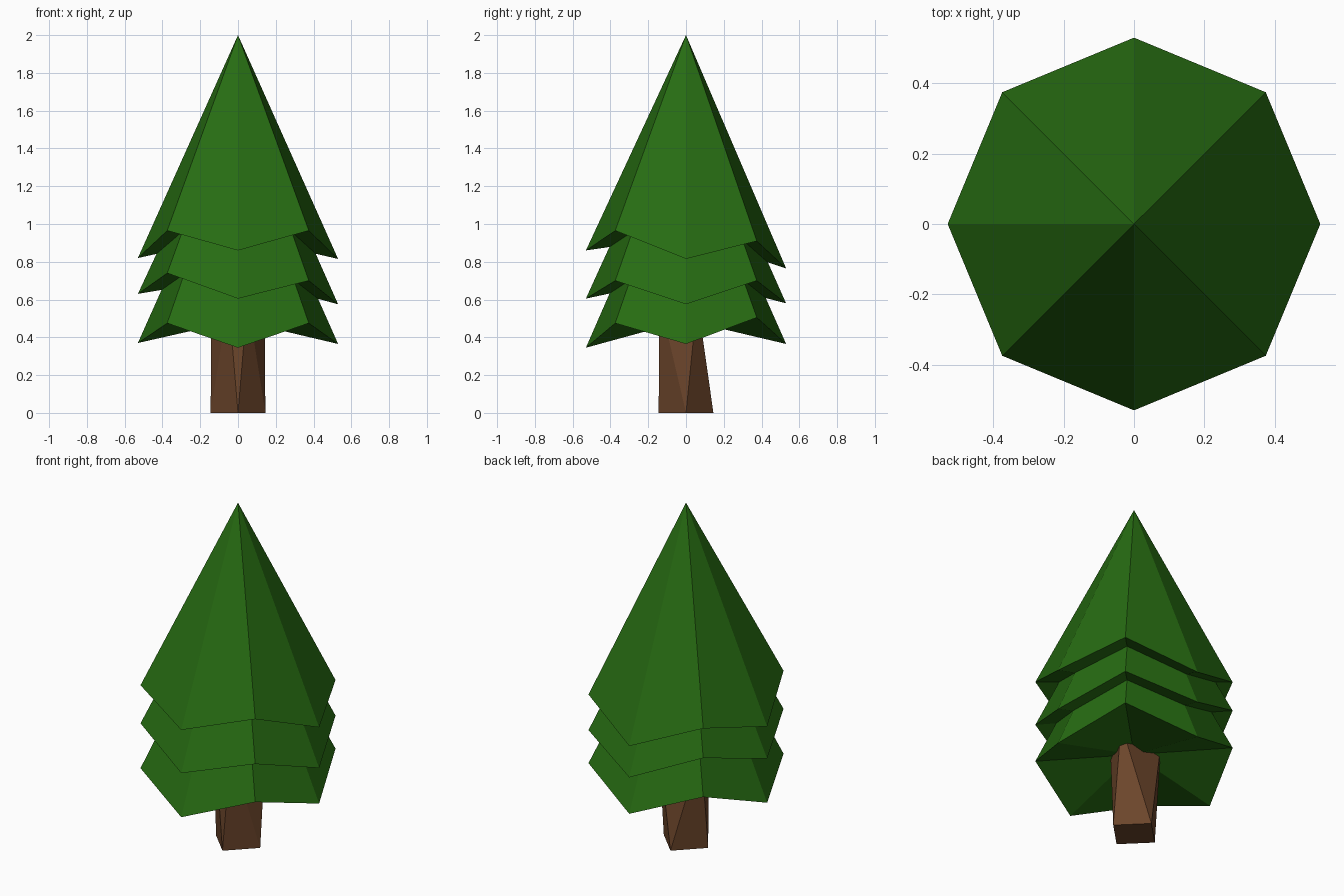
import bpy, bmesh, math

if "Cube" in bpy.data.objects:
    bpy.data.objects.remove(bpy.data.objects["Cube"])


def material(name, rgb):
    m = bpy.data.materials.new(name)
    m.diffuse_color = (*rgb, 1.0)
    m.use_nodes = True
    m.node_tree.nodes["Principled BSDF"].inputs["Base Color"].default_value = m.diffuse_color
    return m


green = material("needle_green", (0.02, 0.15, 0.006))
brown = material("bark_brown", (0.15, 0.06, 0.024))


def finish(bm, name, mat):
    bmesh.ops.recalc_face_normals(bm, faces=bm.faces)
    me = bpy.data.meshes.new(name)
    bm.to_mesh(me)
    bm.free()
    me.materials.append(mat)
    ob = bpy.data.objects.new(name, me)
    bpy.context.collection.objects.link(ob)
    return ob


def tier(name, apex_z, rim, radius=0.53):
    """Eight-sided cone with drooping tips; rim heights run counter-clockwise from +x."""
    bm = bmesh.new()
    ring = [bm.verts.new((radius * math.cos(i * math.pi / 4),
                          radius * math.sin(i * math.pi / 4), z))
            for i, z in enumerate(rim)]
    apex = bm.verts.new((0, 0, apex_z))
    # underside centre sits level with the raised diagonal corners
    hub = bm.verts.new((0, 0, sum(rim[1::2]) / 4))
    for i in range(8):
        a, b = ring[i], ring[(i + 1) % 8]
        bm.faces.new((a, b, apex))
        bm.faces.new((b, a, hub))
    return finish(bm, name, green)


# Foliage tiers, each slightly tilted
tier("foliage_top", 2.0, (.815, .91, .765, .91, .82, .965, .86, .965))
tier("foliage_middle", 1.77, (.575, .70, .58, .735, .63, .74, .605, .70))
tier("foliage_bottom", 1.56, (.365, .505, .365, .505, .37, .475, .345, .475))

# Trunk: diamond base twisting into an offset four-cornered top
bm = bmesh.new()
r = 0.145
for x, y in ((r, 0), (0, r), (-r, 0), (0, -r)):
    bm.verts.new((x, y, 0))
for s in (-1, 1):
    bm.verts.new((s * 0.14, 0.06, 0.6))
    bm.verts.new((s * 0.05, -0.14, 0.6))
bmesh.ops.convex_hull(bm, input=bm.verts)
finish(bm, "trunk", brown)
